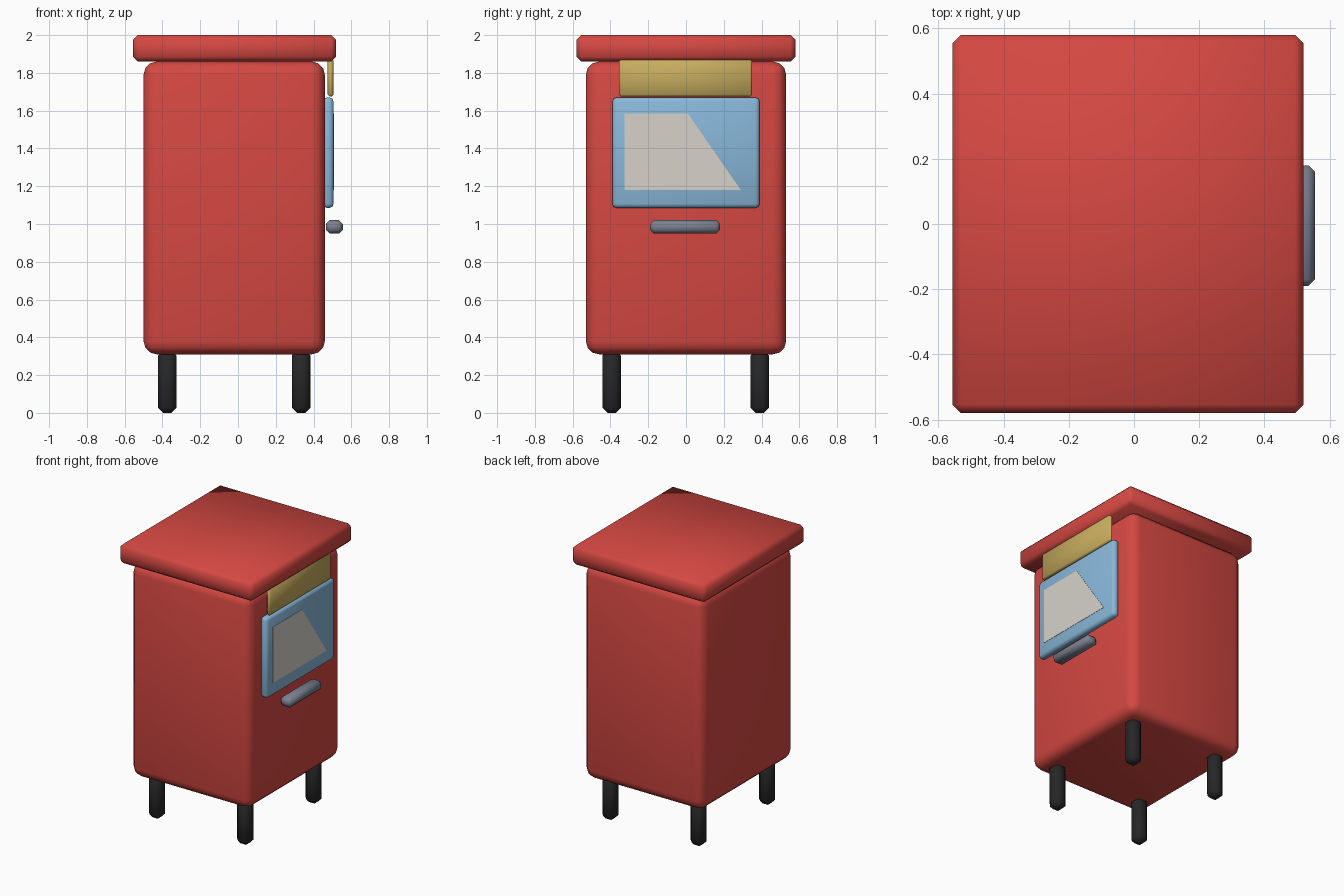
import bpy, bmesh

if "Cube" in bpy.data.objects:
    bpy.data.objects.remove(bpy.data.objects["Cube"])


def material(name, rgb):
    m = bpy.data.materials.new(name)
    m.diffuse_color = (*rgb, 1)
    m.use_nodes = True
    m.node_tree.nodes["Principled BSDF"].inputs["Base Color"].default_value = m.diffuse_color
    return m


RED = material("red paint", (0.67, 0.065, 0.055))
BLUE = material("blue frame", (0.25, 0.48, 0.70))
YELLOW = material("yellow sign", (0.58, 0.42, 0.115))
GLASS = material("pale screen", (0.68, 0.64, 0.59))
GREY = material("grey metal", (0.20, 0.22, 0.28))
BLACK = material("black rubber", (0.02, 0.02, 0.02))


def finish(name, bm, mat):
    me = bpy.data.meshes.new(name)
    bmesh.ops.recalc_face_normals(bm, faces=bm.faces)
    bm.to_mesh(me)
    bm.free()
    me.materials.append(mat)
    ob = bpy.data.objects.new(name, me)
    bpy.context.collection.objects.link(ob)
    return ob


def box(name, lo, hi, bevel, mat, segments=1, smooth=True):
    """Box between two corners with bevelled edges."""
    bm = bmesh.new()
    bmesh.ops.create_cube(bm, size=1)
    for v in bm.verts:
        for i in range(3):
            v.co[i] = lo[i] if v.co[i] < 0 else hi[i]
    bmesh.ops.bevel(bm, geom=bm.edges[:], offset=bevel, segments=segments,
                    profile=0.5, affect='EDGES', clamp_overlap=True)
    for f in bm.faces:
        f.smooth = smooth
    return finish(name, bm, mat)


# cabinet and roof slab
box("cabinet", (-0.50, -0.53, 0.31), (0.46, 0.53, 1.86), 0.07, RED, 3)
box("roof", (-0.557, -0.58, 1.86), (0.52, 0.58, 2.0), 0.026, RED)

# sign under the roof, window frame and handle on the right side
box("sign", (0.475, -0.355, 1.675), (0.505, 0.35, 1.875), 0.01, YELLOW)
box("window_frame", (0.45, -0.39, 1.085), (0.506, 0.39, 1.67), 0.022, BLUE, 2)
box("handle", (0.465, -0.19, 0.95), (0.555, 0.18, 1.02), 0.02, GREY)

# slanted screen plate set on the frame
bm = bmesh.new()
outline = [(-0.325, 1.18), (0.29, 1.18), (0.01, 1.585), (-0.325, 1.585)]
face = bm.faces.new([bm.verts.new((0.503, y, z)) for y, z in outline])
ext = bmesh.ops.extrude_face_region(bm, geom=[face])
for v in ext["geom"]:
    if isinstance(v, bmesh.types.BMVert):
        v.co.x = 0.508
finish("screen", bm, GLASS)

# four chamfered legs
for x, xn in ((-0.375, "left"), (0.334, "right")):
    for y, yn in ((-0.394, "front"), (0.39, "back")):
        box(f"{yn}_{xn}_leg", (x - 0.049, y - 0.049, 0), (x + 0.049, y + 0.049, 0.33),
            0.027, BLACK)
